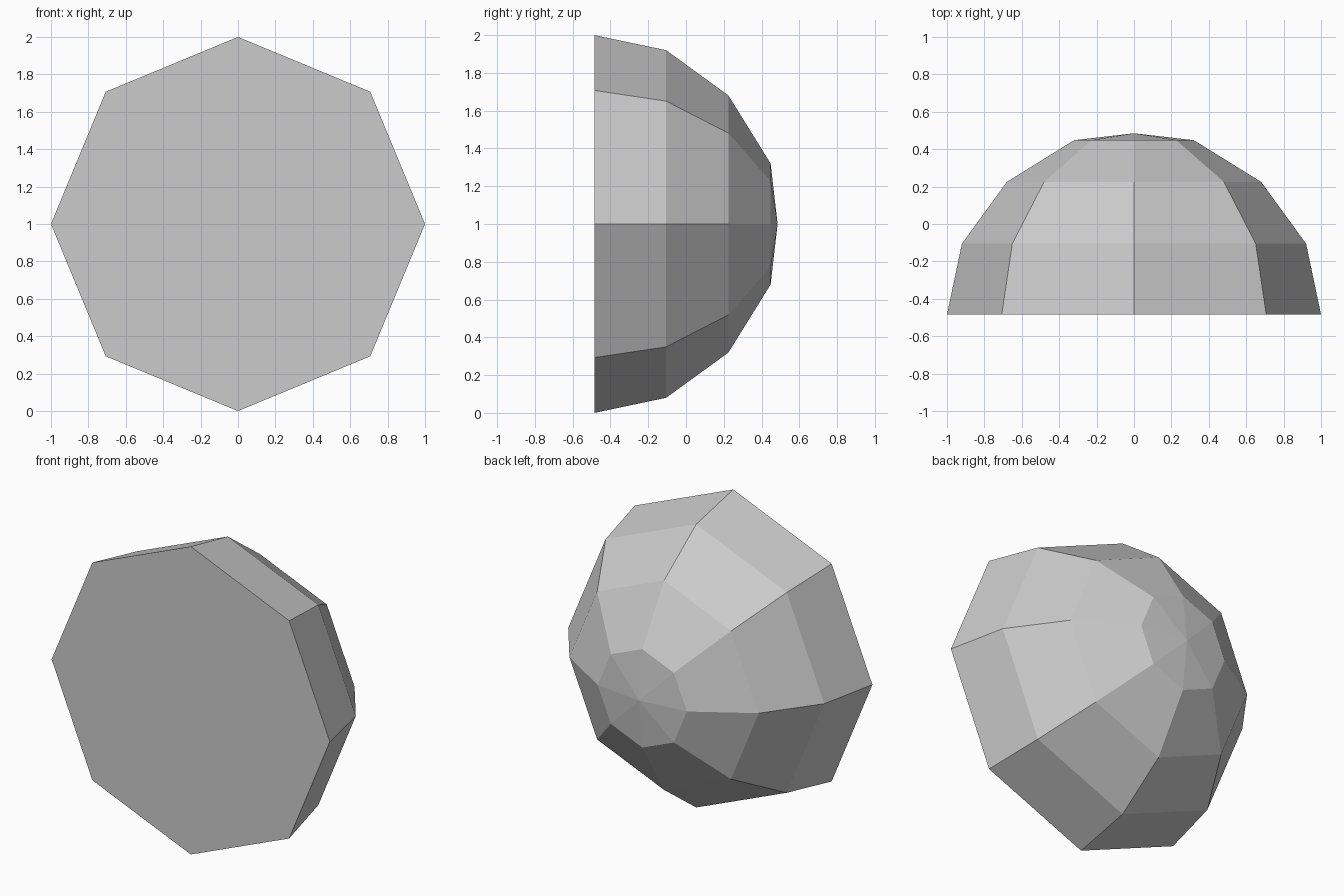
import bpy, bmesh
from math import sin, cos, pi

if "Cube" in bpy.data.objects:
    bpy.data.objects.remove(bpy.data.objects["Cube"])

SIDES = 8
# Profile of the dome: (y position, ring radius), from flat front to back
PROFILE = [(-0.485, 1.0), (-0.105, 0.92), (0.225, 0.68), (0.448, 0.32)]
APEX_Y = 0.485

bm = bmesh.new()

# Octagonal rings around the y axis
rings = [[bm.verts.new((r * sin(2 * pi * i / SIDES), y, 1 + r * cos(2 * pi * i / SIDES)))
          for i in range(SIDES)] for y, r in PROFILE]
apex = bm.verts.new((0, APEX_Y, 1))

# Flat front, side bands and pointed back cap
bm.faces.new(rings[0])
for i in range(SIDES):
    j = (i + 1) % SIDES
    for a, b in zip(rings, rings[1:]):
        bm.faces.new((a[i], a[j], b[j], b[i]))
    bm.faces.new((rings[-1][i], rings[-1][j], apex))
bmesh.ops.recalc_face_normals(bm, faces=bm.faces)

mesh = bpy.data.meshes.new("half_dome")
bm.to_mesh(mesh)
bm.free()
bpy.context.collection.objects.link(bpy.data.objects.new("half_dome", mesh))
